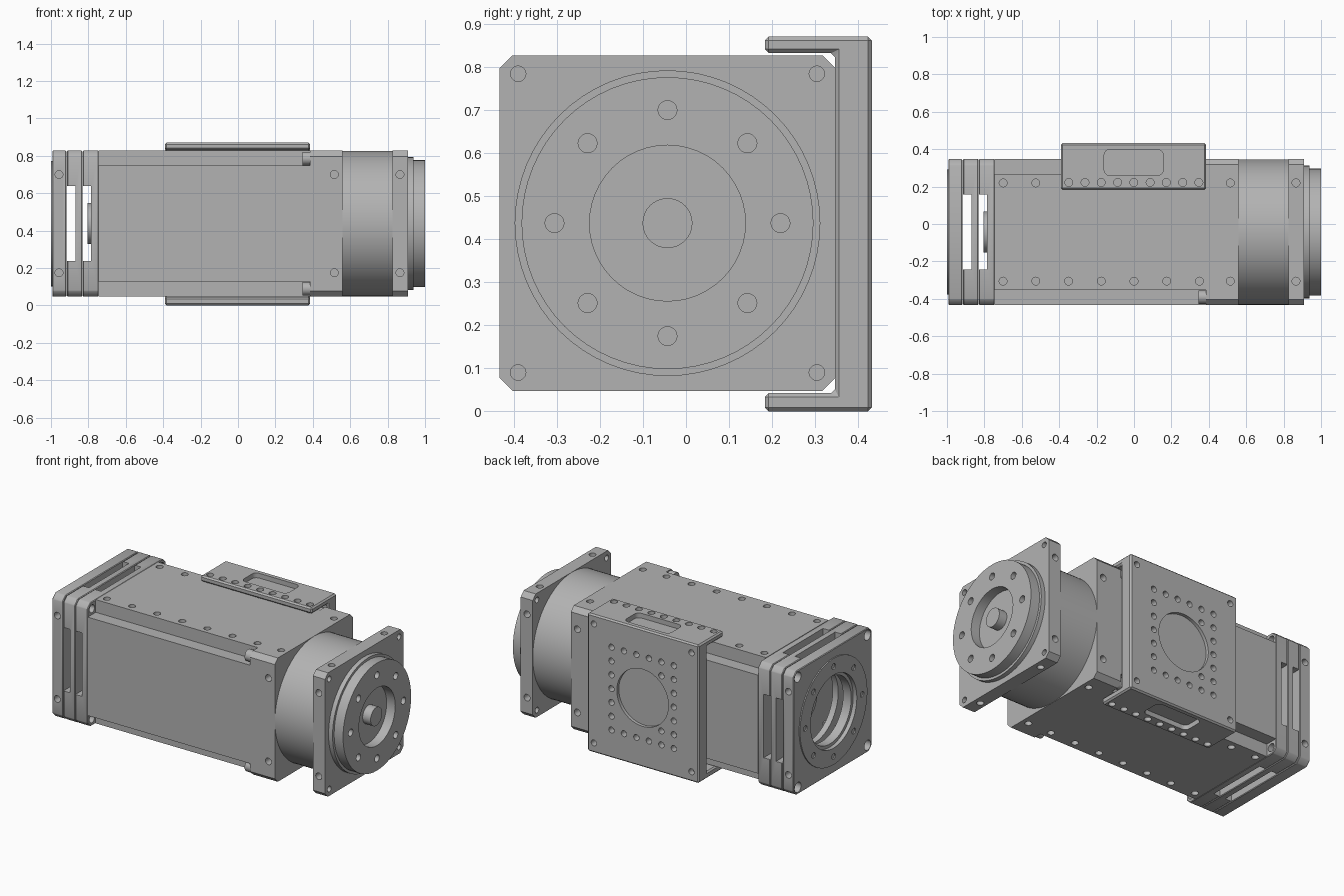
import bpy, bmesh, math
from mathutils import Vector, Matrix

if "Cube" in bpy.data.objects:
    bpy.data.objects.remove(bpy.data.objects["Cube"], do_unlink=True)

CY, CZ = -0.043, 0.437      # main axis of the housing
H = 0.39                    # half width of the square housing
BOLT = 0.2625               # side screw offset from the axis
X, Y, Z = Vector((1, 0, 0)), Vector((0, 1, 0)), Vector((0, 0, 1))

grey = bpy.data.materials.new("machined grey")
grey.use_nodes = True
grey.diffuse_color = (0.45, 0.45, 0.45, 1)
grey.node_tree.nodes["Principled BSDF"].inputs["Base Color"].default_value = (0.45, 0.45, 0.45, 1)


def make(name, bm):
    bmesh.ops.recalc_face_normals(bm, faces=bm.faces)
    mesh = bpy.data.meshes.new(name)
    bm.to_mesh(mesh)
    bm.free()
    mesh.materials.append(grey)
    ob = bpy.data.objects.new(name, mesh)
    bpy.context.collection.objects.link(ob)
    return ob


def add_cyl(bm, centre, axis, r, depth, segs=20):
    rot = Z.rotation_difference(axis).to_matrix().to_4x4()
    bmesh.ops.create_cone(bm, cap_ends=True, segments=segs, radius1=r, radius2=r,
                          depth=depth, matrix=Matrix.Translation(centre) @ rot)


def add_box(bm, lo, hi):
    lo, hi = Vector(lo), Vector(hi)
    bmesh.ops.create_cube(bm, size=1, matrix=Matrix.Translation((lo + hi) / 2)
                          @ Matrix.Diagonal((*(hi - lo), 1)))


def prism(name, profile, x0, x1):
    """Extrude a (y, z) profile along x."""
    bm = bmesh.new()
    face = bm.faces.new([bm.verts.new((x0, y, z)) for y, z in profile])
    new = bmesh.ops.extrude_face_region(bm, geom=[face])["geom"]
    bmesh.ops.translate(bm, vec=(x1 - x0, 0, 0), verts=[v for v in new if isinstance(v, bmesh.types.BMVert)])
    return make(name, bm)


def disc(name, x0, x1, r, segs=64):
    bm = bmesh.new()
    add_cyl(bm, ((x0 + x1) / 2, CY, CZ), X, r, x1 - x0, segs)
    return make(name, bm)


def apply(ob, mod):
    bpy.context.view_layer.objects.active = ob
    bpy.ops.object.modifier_apply(modifier=mod.name)


def bevel(ob, width):
    mod = ob.modifiers.new("edge", "BEVEL")
    mod.width, mod.segments = width, 1
    apply(ob, mod)


def cut(ob, bm):
    tool = make("cutter", bm)
    mod = ob.modifiers.new("cut", "BOOLEAN")
    mod.operation, mod.solver, mod.object = "DIFFERENCE", "EXACT", tool
    apply(ob, mod)
    bpy.data.objects.remove(tool, do_unlink=True)


def side_holes(bm, x, axes, r=0.021, depth=0.05):
    """Pairs of screw holes on opposite side faces."""
    for axis in axes:
        across = Z if axis == Y else Y
        for face in (-1, 1):
            for s in (-1, 1):
                add_cyl(bm, Vector((x, CY, CZ)) + axis * face * H + across * s * BOLT, axis, r, depth * 2)


def ring_holes(bm, x, radius, r, depth, count=8):
    for i in range(count):
        a = math.tau * i / count
        add_cyl(bm, (x, CY + radius * math.cos(a), CZ + radius * math.sin(a)), X, r, depth * 2)


def corner_holes(bm, x, r, depth):
    for sy in (-1, 1):
        for sz in (-1, 1):
            add_cyl(bm, (x, CY + sy * 0.347, CZ + sz * 0.347), X, r, depth * 2)


def square(c):
    """Chamfered square profile."""
    q = [(H, H - c), (H - c, H)]
    pts = []
    for k in range(4):
        for y, z in q:
            for _ in range(k):
                y, z = -z, y
            pts.append((CY + y, CZ + z))
    return pts


# Housing core with square channels along its four long edges
n = H - 0.08
plus = []
for k in range(4):
    for y, z in ((H, n), (n, n), (n, H)):
        for _ in range(k):
            y, z = -z, y
        plus.append((CY + y, CZ + z))
core = prism("housing_core", plus, -0.745, 0.386)
bm = bmesh.new()
for i in range(7):
    side_holes(bm, -0.7 + 0.175 * i, (Z,))
cut(core, bm)

shoulder = prism("housing_shoulder", square(0.03), 0.386, 0.56)
bm = bmesh.new()
side_holes(bm, 0.515, (Y, Z))
cut(shoulder, bm)

# Tie screw heads at the channel ends
bm = bmesh.new()
for sy in (-1, 1):
    for sz in (-1, 1):
        add_cyl(bm, (0.366, CY + sy * 0.348, CZ + sz * 0.348), X, 0.036, 0.042, 24)
screws = make("channel_screws", bm)

# Stacked end plates with ventilation slots and a central bore
for name, x0, x1, slot in (("end_plate", -0.993, -0.918, None),
                           ("slotted_plate_outer", -0.914, -0.832, (-0.93, -0.87)),
                           ("slotted_plate_inner", -0.83, -0.745, (-0.85, -0.785))):
    plate = prism(name, square(0.03), x0, x1)
    bevel(plate, 0.004)
    bm = bmesh.new()
    add_cyl(bm, (-0.985, CY, CZ), X, 0.23, 0.4, 64)
    cut(plate, bm)
    if slot:
        for a, b in ((0.2, 0.5), (0.5, 0.2)):
            bm = bmesh.new()
            add_box(bm, (slot[0], CY - a, CZ - b), (slot[1], CY + a, CZ + b))
            cut(plate, bm)
    else:
        bm = bmesh.new()
        side_holes(bm, -0.957, (Y,))
        corner_holes(bm, -0.993, 0.032, 0.05)
        cut(plate, bm)
    if x1 == -0.745:
        bm = bmesh.new()
        corner_holes(bm, x1, 0.025, 0.04)
        cut(plate, bm)

mount_ring = disc("mounting_ring", -1.0, -0.99, 0.335)
bm = bmesh.new()
add_cyl(bm, (-1, CY, CZ), X, 0.23, 0.2, 64)
ring_holes(bm, -1, 0.283, 0.018, 0.05)
cut(mount_ring, bm)
bore_lip = disc("bore_lip", -0.975, -0.918, 0.235)
bm = bmesh.new()
add_cyl(bm, (-0.95, CY, CZ), X, 0.21, 0.2, 64)
cut(bore_lip, bm)
disc("inner_hub", -0.805, -0.78, 0.11)

# Gear drum, square flange and output disc
disc("gear_drum", 0.56, 0.826, H - 0.001, 96)
flange = prism("output_flange", square(0.03), 0.826, 0.91)
bm = bmesh.new()
side_holes(bm, 0.866, (Y, Z))
corner_holes(bm, 0.91, 0.018, 0.1)
cut(flange, bm)
disc("output_step", 0.91, 0.938, 0.355)
output = disc("output_disc", 0.9, 1.0, 0.339)
bm = bmesh.new()
add_cyl(bm, (1, CY, CZ), X, 0.181, 0.12, 48)
ring_holes(bm, 1, BOLT, 0.022, 0.04)
cut(output, bm)
disc("output_shaft", 0.93, 0.995, 0.058, 32)

# Clamp bracket wrapped around the back
bracket = prism("clamp_bracket", [(0.183, 0.87), (0.183, 0.832), (0.346, 0.832), (0.346, 0.042),
                                  (0.183, 0.042), (0.183, 0), (0.432, 0), (0.432, 0.87)], -0.39, 0.386)
bevel(bracket, 0.009)
bm = bmesh.new()
for z in (0, 0.87):
    for i in range(9):
        add_cyl(bm, (-0.349 + 0.087 * i, 0.222, z), Z, 0.021, 0.05)
add_cyl(bm, (0, 0.432, CZ), Y, 0.18, 0.04, 48)
spots = {(sx * 0.34, sz * 0.375) for sx in (-1, 1) for sz in (-1, 1)}
step = 0.087
spots |= {((i - 2.5) * step, s * 3 * step) for i in range(6) for s in (-1, 1)}
spots |= {(s * 2.5 * step, i * step) for i in range(-3, 4) for s in (-1, 1)}
spots |= {(-1.5 * step, s * 2 * step) for s in (-1, 1)}
for x, z in sorted(spots):
    add_cyl(bm, (x, 0.432, CZ + z), Y, 0.019, 0.08)
cut(bracket, bm)

# Rounded pockets in the bracket arms
for z in (0, 0.87):
    bm = bmesh.new()
    add_box(bm, (-0.16, 0.26, z - 0.03), (0.156, 0.398, z + 0.03))
    upright = [e for e in bm.edges if abs(e.verts[0].co.z - e.verts[1].co.z) > 0.01]
    bmesh.ops.bevel(bm, geom=upright, offset=0.03, segments=4, affect="EDGES", profile=0.5)
    cut(bracket, bm)

# Smooth shading on round surfaces, crisp edges elsewhere
for ob in bpy.context.collection.objects:
    if ob.type == "MESH" and grey.name in ob.data.materials:
        bpy.ops.object.select_all(action="DESELECT")
        ob.select_set(True)
        bpy.context.view_layer.objects.active = ob
        bpy.ops.object.shade_smooth_by_angle(angle=math.radians(30))
